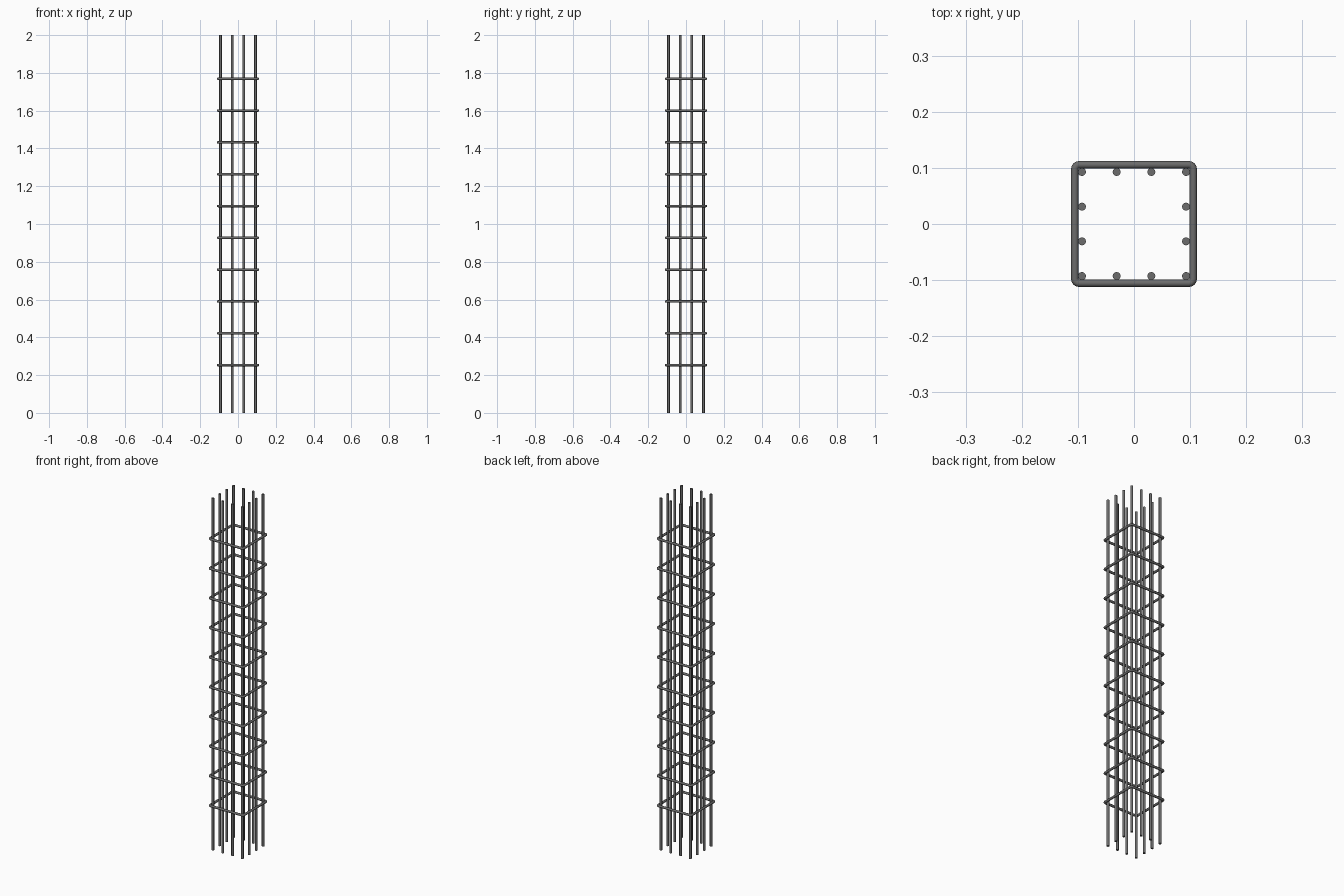
import bpy
import bmesh
from math import cos, sin, pi

cube = bpy.data.objects.get("Cube")
if cube:
    bpy.data.objects.remove(cube, do_unlink=True)

# Dark steel
steel = bpy.data.materials.new("dark_steel")
steel.use_nodes = True
colour = (0.15, 0.15, 0.15, 1)
steel.diffuse_color = colour
steel.node_tree.nodes["Principled BSDF"].inputs["Base Color"].default_value = colour

HEIGHT = 2.0
BAR_RADIUS = 0.0072
BAR_SPACING = 0.0618
TIE_RADIUS = 0.0066
TIE_HALF = 0.1056      # centreline half width of a tie
BEND = 0.008           # centreline bend radius at tie corners
TIE_COUNT = 10
FIRST_TIE, LAST_TIE = 0.253, 1.769


def finish(obj):
    """Smooth the round sides, keep the cut ends crisp."""
    bpy.ops.object.select_all(action='DESELECT')
    obj.select_set(True)
    bpy.context.view_layer.objects.active = obj
    bpy.ops.object.shade_smooth_by_angle(angle=pi / 4)


def add_object(name, mesh, location):
    obj = bpy.data.objects.new(name, mesh)
    obj.location = location
    bpy.context.collection.objects.link(obj)
    return obj


def bar_mesh():
    bm = bmesh.new()
    bmesh.ops.create_cone(bm, cap_ends=True, segments=12, radius1=BAR_RADIUS,
                          radius2=BAR_RADIUS, depth=HEIGHT)
    mesh = bpy.data.meshes.new("vertical_bar")
    bm.to_mesh(mesh)
    bm.free()
    mesh.materials.append(steel)
    return mesh


def tie_mesh(sides=12, corner_steps=4):
    """Round wire swept along a closed square with bent corners."""
    bm = bmesh.new()
    centre = TIE_HALF - BEND
    rings = []
    for corner in range(4):
        sx = 1 if corner in (0, 3) else -1
        sy = 1 if corner < 2 else -1
        for step in range(corner_steps + 1):
            a = (corner + step / corner_steps) * pi / 2
            ring = []
            for i in range(sides):
                t = 2 * pi * i / sides
                reach = BEND + TIE_RADIUS * cos(t)
                ring.append(bm.verts.new((sx * centre + reach * cos(a),
                                          sy * centre + reach * sin(a),
                                          TIE_RADIUS * sin(t))))
            rings.append(ring)
    for k, ring in enumerate(rings):
        following = rings[(k + 1) % len(rings)]
        for i in range(sides):
            j = (i + 1) % sides
            bm.faces.new((ring[i], following[i], following[j], ring[j]))
    bmesh.ops.recalc_face_normals(bm, faces=bm.faces)
    mesh = bpy.data.meshes.new("square_tie")
    bm.to_mesh(mesh)
    bm.free()
    mesh.materials.append(steel)
    return mesh


# Vertical bars around the edge of a four by four grid
bar = bar_mesh()
for ix in range(4):
    for iy in range(4):
        if ix in (0, 3) or iy in (0, 3):
            place = ((ix - 1.5) * BAR_SPACING, (iy - 1.5) * BAR_SPACING, HEIGHT / 2)
            finish(add_object("vertical_bar", bar, place))

# Square ties wrapped around the bars
tie = tie_mesh()
for n in range(TIE_COUNT):
    z = FIRST_TIE + (LAST_TIE - FIRST_TIE) * n / (TIE_COUNT - 1)
    finish(add_object("square_tie", tie, (0, 0, z)))
